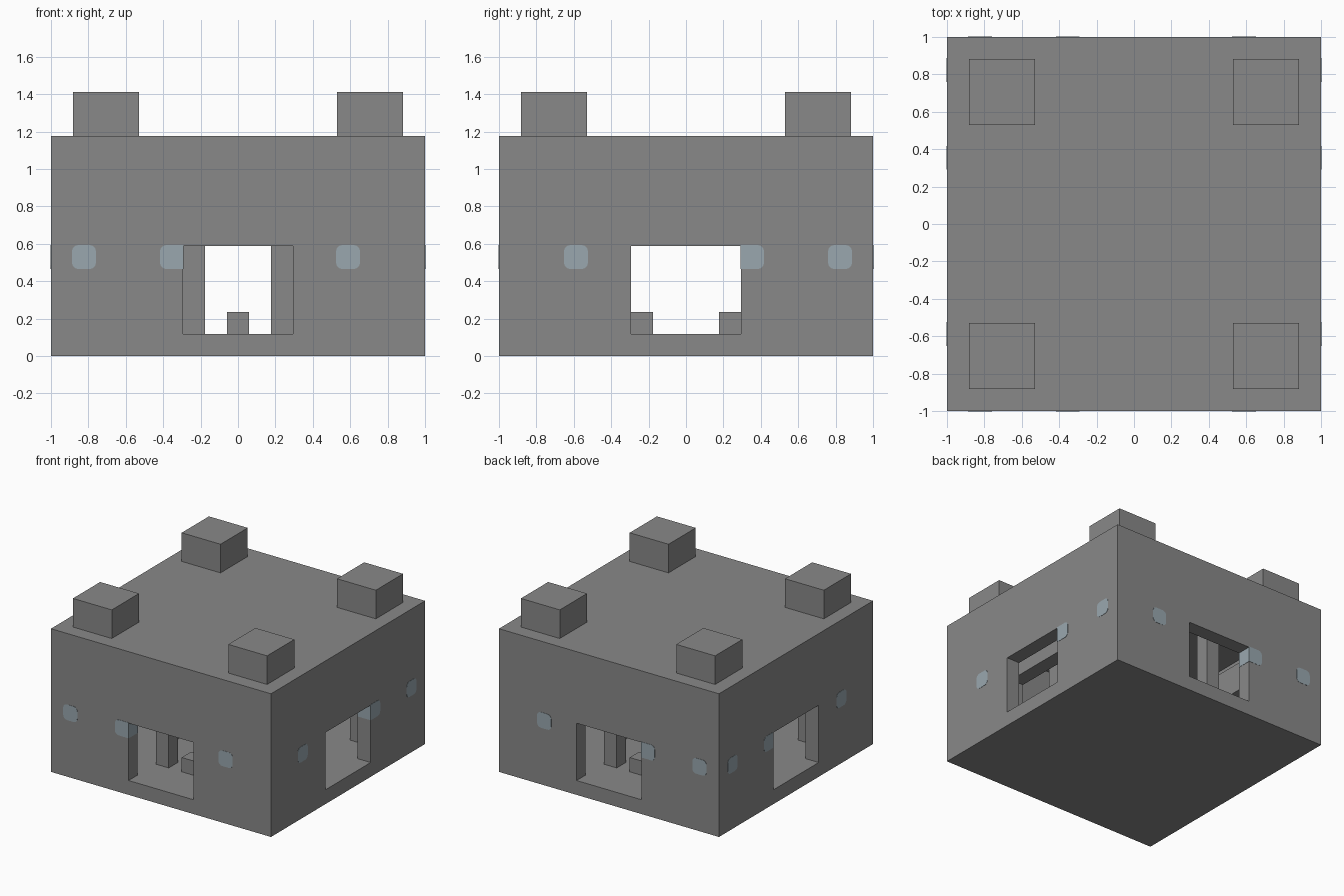
import bpy, bmesh, math
from mathutils import Vector

old = bpy.data.objects.get("Cube")
if old:
    bpy.data.objects.remove(old, do_unlink=True)

U = 2 / 17  # one building block


def material(name, color):
    m = bpy.data.materials.new(name)
    m.use_nodes = True
    m.diffuse_color = color
    m.node_tree.nodes["Principled BSDF"].inputs["Base Color"].default_value = color
    return m


stone = material("grey stone", (0.25, 0.25, 0.25, 1))
glass = material("pale blue glass", (0.32, 0.39, 0.43, 1))


def finish(name, bm, mat):
    bmesh.ops.recalc_face_normals(bm, faces=bm.faces)
    mesh = bpy.data.meshes.new(name)
    bm.to_mesh(mesh)
    bm.free()
    mesh.materials.append(mat)
    obj = bpy.data.objects.new(name, mesh)
    bpy.context.collection.objects.link(obj)
    return obj


def box(name, center, size, z0, z1):
    """Box in block units: centre and size in plan, bottom and top height."""
    bm = bmesh.new()
    bmesh.ops.create_cube(bm, size=1)
    for v in bm.verts:
        v.co = Vector((center[0] + v.co.x * size[0],
                       center[1] + v.co.y * size[1],
                       z0 if v.co.z < 0 else z1)) * U
    return finish(name, bm, stone)


# Hollow hall with a doorway in every wall
hall = box("hall", (0, 0), (17, 17), 0, 10)
cutters = [box("room_cutter", (0, 0), (15, 15), 1, 9),
           box("front_back_door_cutter", (0, 0), (5, 20), 1, 5),
           box("side_door_cutter", (0, 0), (20, 5), 1, 5)]
for c in cutters:
    mod = hall.modifiers.new(c.name, 'BOOLEAN')
    mod.operation = 'DIFFERENCE'
    mod.solver = 'EXACT'
    mod.object = c
bpy.context.view_layer.update()
graph = bpy.context.evaluated_depsgraph_get()
carved = bpy.data.meshes.new_from_object(hall.evaluated_get(graph))
hall.modifiers.clear()
hall.data = carved
for c in cutters:
    bpy.data.objects.remove(c, do_unlink=True)

# Corner turrets, inner pillars and low seats
for sx in (-1, 1):
    for sy in (-1, 1):
        box("turret", (6 * sx, 6 * sy), (3, 3), 10, 12)
        box("inner_pillar", (2 * sx, 5 * sy), (1, 1), 1, 9)
        box("beam_support", (6 * sx, 5 * sy), (1, 1), 1, 5)
        box("side_seat", (4 * sx, 2 * sy), (1, 1), 1, 2)
    box("side_beam", (6 * sx, 0), (1, 15), 5, 7)
for sy in (-1, 1):
    box("end_seat", (0, 5 * sy), (1, 1), 1, 2)


def window(name, along, side, on_x):
    """Rounded glass block set through a wall; cut square beside a doorway."""
    half, r = 0.064, 0.034
    door_edge = 2.5 * U - 0.002
    outline = []
    for k in range(4):
        for i in range(5):
            a = math.radians(90 * k + 22.5 * i)
            cx = (half - r) * (1 if k in (0, 3) else -1)
            cz = (half - r) * (1 if k in (0, 1) else -1)
            p, z = cx + r * math.cos(a), cz + r * math.sin(a)
            sign = 1 if along > 0 else -1
            if abs(along) == 3 and p * sign < 0:
                p = -sign * (3 * U - door_edge)
                z = math.copysign(half, cz)
            outline.append((along * U + p, 4.5 * U + z))
    # Drop repeated corner points
    outline = list(dict.fromkeys(outline))
    bm = bmesh.new()
    rings = []
    for depth in (1.002, 1 - U - 0.002):
        d = side * depth
        rings.append([bm.verts.new((d, p, z) if on_x else (p, d, z))
                      for p, z in outline])
        bm.faces.new(rings[-1])
    n = len(outline)
    for i in range(n):
        j = (i + 1) % n
        bm.faces.new((rings[0][i], rings[0][j], rings[1][j], rings[1][i]))
    finish(name, bm, glass)


# Three windows in each wall
for side in (-1, 1):
    for along in (-7, -3, 5):
        window("end_window", along, side, False)
        window("side_window", -along, side, True)
